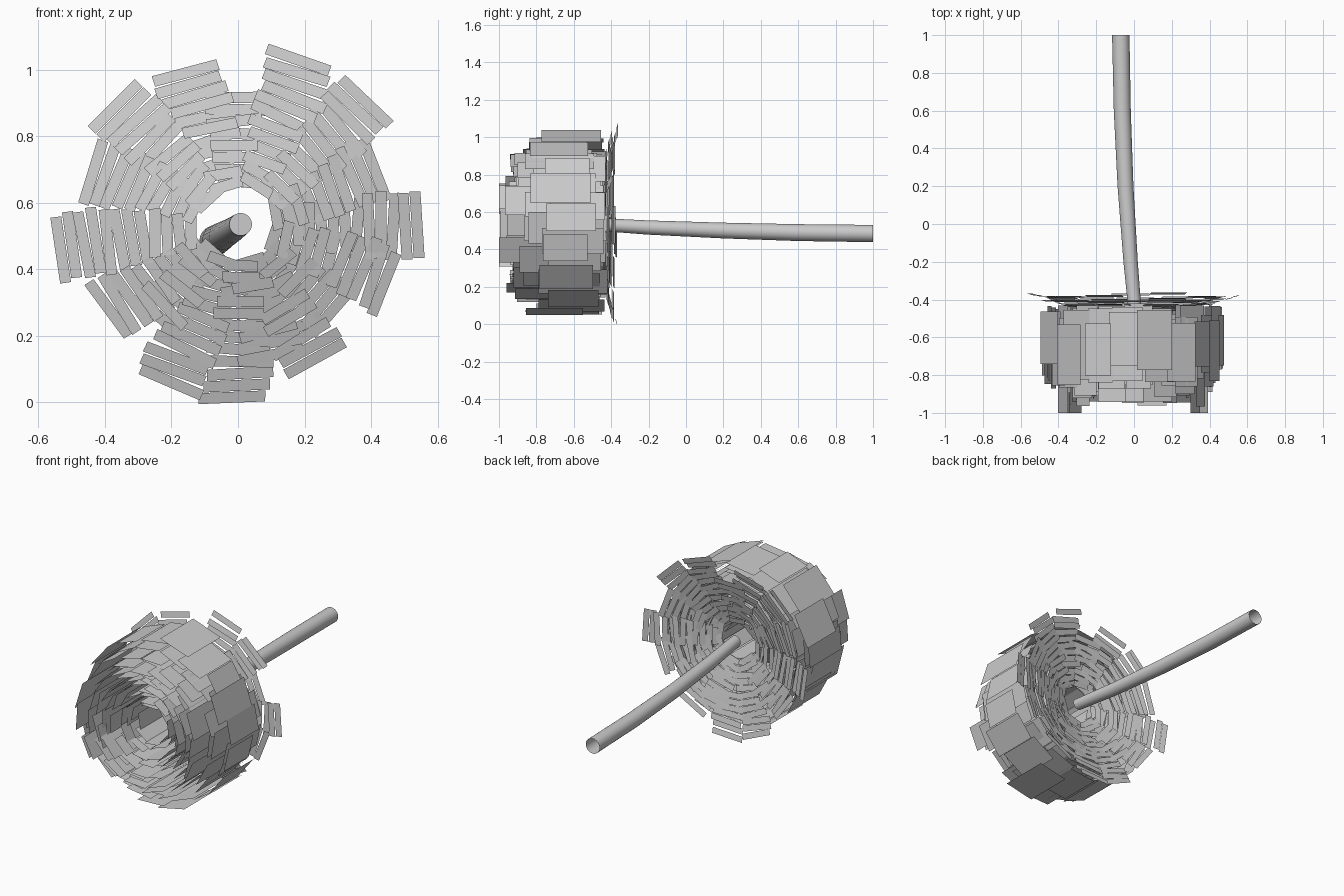
import bpy, math, random
from mathutils import Vector

if "Cube" in bpy.data.objects:
    bpy.data.objects.remove(bpy.data.objects["Cube"])

random.seed(4)
CZ = 0.533  # height of the flower axis


def ring_point(a, r, s, y):
    """Point at radius r on angle a, shifted s along the tangent."""
    return Vector((r * math.cos(a) - s * math.sin(a), y,
                   CZ + r * math.sin(a) + s * math.cos(a)))


def bowl_y(r):
    """Depth of the shallow bowl at the back of the flower."""
    return -0.53 + 0.285 * r


def add_quad(verts, faces, pts):
    n = len(verts)
    verts.extend(pts)
    faces.append((n, n + 1, n + 2, n + 3))


def make_object(name, verts, faces):
    me = bpy.data.meshes.new(name)
    me.from_pydata(verts, [], faces)
    ob = bpy.data.objects.new(name, me)
    bpy.context.collection.objects.link(ob)
    return ob


# Base strips: stacked columns of narrow slats forming a shallow bowl at the back
verts, faces = [], []
columns = [(0, .555), (22, .46), (44, .55), (70, .545), (90, .40), (109, .50), (136, .53),
           (160, .48), (188, .555), (213, .48), (229, .38), (247, .53), (268, .535),
           (284, .42), (300, .48), (318, .40), (338, .49)]
for deg, rmax in columns:
    r, a = rmax, math.radians(deg)
    while r > 0.125:
        w = min(0.2, 0.05 + 0.36 * r) / 2
        y = bowl_y(r) + random.uniform(-.012, .012)
        sk = random.uniform(-.008, .008)
        add_quad(verts, faces, [ring_point(a, r - .033 - sk, -w, y - .009),
                                ring_point(a, r - .033 + sk, w, y - .009),
                                ring_point(a, r + sk, w, y),
                                ring_point(a, r - sk, -w, y)])
        r -= 0.036
        a += random.uniform(-.03, .03)
make_object("base_strips", verts, faces)

# Petals: flat upright plates nested in rings, the outermost ones shorter
verts, faces = [], []
rings = 13
for k in range(rings):
    t = k / (rings - 1)
    r0 = 0.11 + 0.365 * t
    count = 9 + int(10 * t)
    for j in range(count):
        a = 2 * math.pi * (j + random.uniform(-.25, .25)) / count + k * 2.4
        r = r0 + random.uniform(-.018, .02)
        w = (0.035 + 0.11 * r) * random.uniform(.8, 1.15)
        front = -0.83 - 0.10 * math.sin(math.pi * min(t, .8) * .62) + random.uniform(-.045, .04)
        back = bowl_y(r) - random.uniform(0, .04)
        if t > .7:
            q = (t - .7) / .3
            shift = random.uniform(-.07, .07)
            front += 0.14 * q + shift
            back = min(back - 0.10 * q + shift, -.42)
        if k in (8, 9) and j % 8 == 0:
            front = -1.0
        front = max(front, -1.0)
        sk = random.uniform(-.12, .12) * w
        add_quad(verts, faces, [ring_point(a, r - sk, -w, back), ring_point(a, r + sk, w, back),
                                ring_point(a, r + sk, w, front), ring_point(a, r - sk, -w, front)])
make_object("petals", verts, faces)

# Stem: gently bent open tube, a little thicker at the cut end
path = [(0.008, -.49, .535, .034), (-.018, -.2, .517, .038), (-.045, .2, .501, .042),
        (-.062, .6, .49, .045), (-.07, 1.0, .485, .046)]
sides = 24
verts = [(x + r * math.cos(2 * math.pi * i / sides), y, z + r * math.sin(2 * math.pi * i / sides))
         for x, y, z, r in path for i in range(sides)]
faces = [(k * sides + i, (k + 1) * sides + i, (k + 1) * sides + (i + 1) % sides, k * sides + (i + 1) % sides)
         for k in range(len(path) - 1) for i in range(sides)]
faces.append(tuple(range(sides)))
stem = make_object("stem", verts, faces)
for p in stem.data.polygons:
    p.use_smooth = len(p.vertices) == 4
